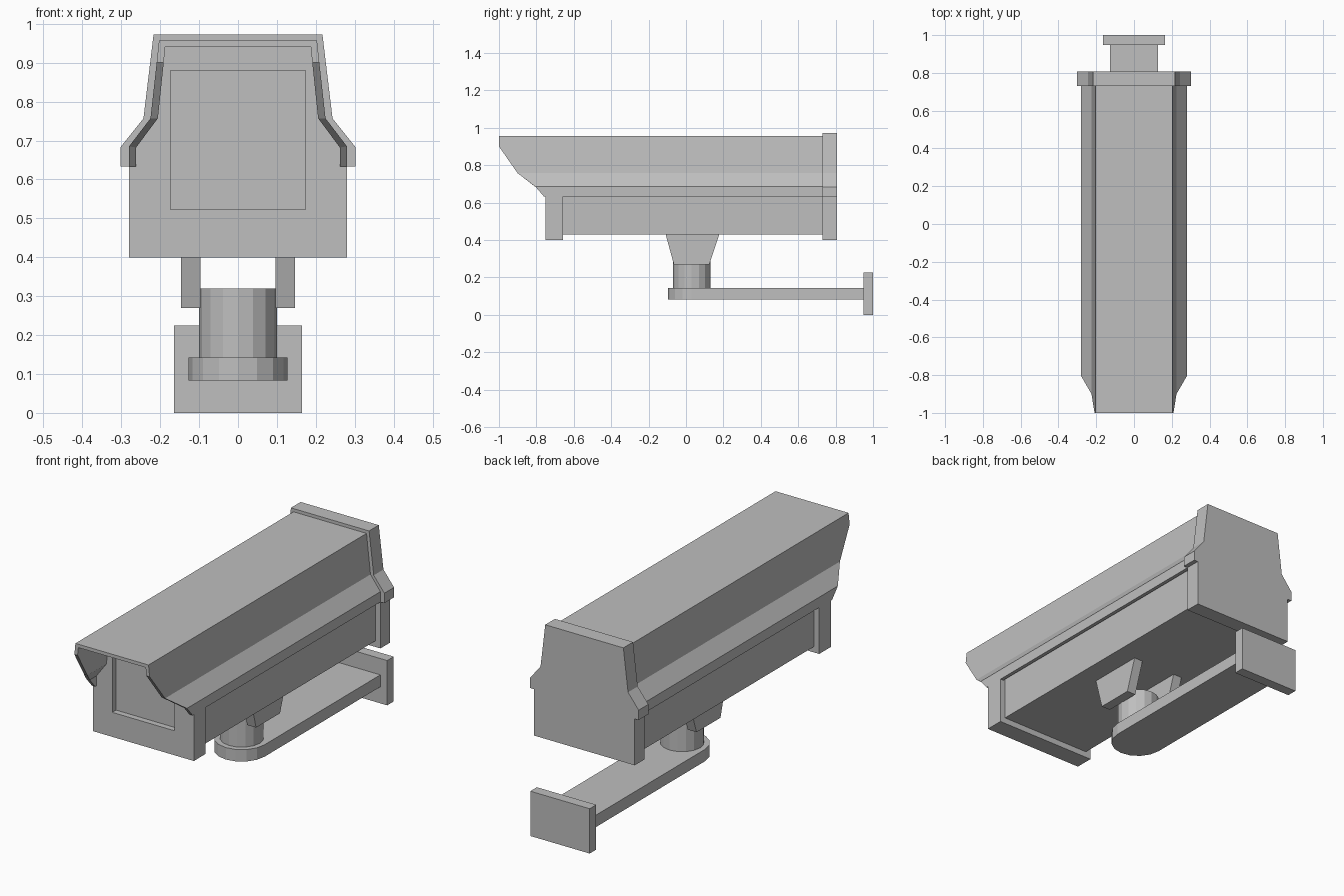
import bpy, bmesh, math

if "Cube" in bpy.data.objects:
    bpy.data.objects.remove(bpy.data.objects["Cube"], do_unlink=True)

grey = bpy.data.materials.new("light grey")
grey.use_nodes = True
grey.diffuse_color = (0.52, 0.52, 0.52, 1)
grey.node_tree.nodes["Principled BSDF"].inputs["Base Color"].default_value = (0.52, 0.52, 0.52, 1)


def finish(name, bm):
    bmesh.ops.recalc_face_normals(bm, faces=bm.faces)
    mesh = bpy.data.meshes.new(name)
    bm.to_mesh(mesh)
    bm.free()
    mesh.materials.append(grey)
    obj = bpy.data.objects.new(name, mesh)
    bpy.context.collection.objects.link(obj)
    return obj


def prism(name, points, axis, lo, hi):
    """Extrude a 2D outline along an axis (0 = x, 1 = y, 2 = z)."""
    def place(p, t):
        c = list(p)
        c.insert(axis, t)
        return c
    bm = bmesh.new()
    a = [bm.verts.new(place(p, lo)) for p in points]
    b = [bm.verts.new(place(p, hi)) for p in points]
    bm.faces.new(a)
    bm.faces.new(b)
    for i in range(len(a)):
        j = (i + 1) % len(a)
        bm.faces.new((a[i], a[j], b[j], b[i]))
    return finish(name, bm)


def box(name, x, y, z):
    return prism(name, [(x[0], z[0]), (x[1], z[0]), (x[1], z[1]), (x[0], z[1])], 1, *y)


def mirrored(half):
    return half + [(-x, z) for x, z in reversed(half)]


def arc(cx, cy, r, start, end, n):
    return [(cx + r * math.cos(start + (end - start) * i / n),
             cy + r * math.sin(start + (end - start) * i / n)) for i in range(n + 1)]


# Sunshield hood: folded sheet with a raked front edge
outer = mirrored([(0.28, 0.633), (0.28, 0.685), (0.225, 0.757), (0.209, 0.9), (0.203, 0.957)])
inner = mirrored([(0.262, 0.633), (0.262, 0.682), (0.206, 0.757), (0.191, 0.9), (0.187, 0.94)])
rake = [(0.633, -0.76), (0.685, -0.805), (0.757, -0.90), (0.9, -1.0), (1.0, -1.0)]


def front_y(z):
    for (z0, y0), (z1, y1) in zip(rake, rake[1:]):
        if z <= z1:
            return y0 + (y1 - y0) * (z - z0) / (z1 - z0)


bm = bmesh.new()
rings = []
for (ox, oz), (ix, iz) in zip(outer, inner):
    rings.append([bm.verts.new(c) for c in ((ox, front_y(oz), oz), (ox, 0.735, oz),
                                            (ix, 0.735, iz), (ix, front_y(iz), iz))])
for r, s in zip(rings, rings[1:]):
    for k in range(4):
        m = (k + 1) % 4
        bm.faces.new((r[k], r[m], s[m], s[k]))
bm.faces.new(rings[0])
bm.faces.new(rings[-1])
finish("hood", bm)

# Camera housing under the hood
prism("housing_body", mirrored([(0.252, 0.43), (0.252, 0.68), (0.198, 0.755), (0.18, 0.932)]),
      1, -0.67, 0.74)

# Front frame with a recessed window
frame = prism("front_frame", mirrored([(0.28, 0.40), (0.28, 0.633), (0.262, 0.633), (0.262, 0.682),
                                       (0.206, 0.757), (0.187, 0.94)]), 1, -0.75, -0.657)
cutter = box("window_cutter", (-0.173, 0.173), (-0.85, -0.72), (0.523, 0.88))
cutter.hide_render = True
cut = frame.modifiers.new("window recess", 'BOOLEAN')
cut.operation = 'DIFFERENCE'
cut.solver = 'EXACT'
cut.object = cutter
bpy.context.view_layer.objects.active = frame
bpy.ops.object.modifier_apply(modifier=cut.name)
bpy.data.objects.remove(cutter, do_unlink=True)

# Rear cap, slightly larger than the hood
prism("rear_cap", mirrored([(0.28, 0.40), (0.28, 0.633), (0.302, 0.633), (0.302, 0.683),
                            (0.243, 0.757), (0.217, 0.973)]), 1, 0.73, 0.807)

# Swivel brackets on both sides of the post
for side, s in (("left", 1), ("right", -1)):
    prism(side + "_bracket", [(-0.11, 0.435), (0.18, 0.435), (0.125, 0.27), (-0.065, 0.27)],
          0, *sorted((s * 0.097, s * 0.146)))

# Swivel post
prism("swivel_post", arc(0, 0.03, 0.1, 0, 2 * math.pi, 16)[:-1], 2, 0.13, 0.32)

# Support arm with a rounded end, and its wall plate
prism("support_arm", arc(0, 0.03, 0.127, -math.pi, 0, 8) + [(0.127, 0.95), (-0.127, 0.95)],
      2, 0.083, 0.143)
box("wall_plate", (-0.165, 0.165), (0.948, 1.0), (0.0, 0.225))
